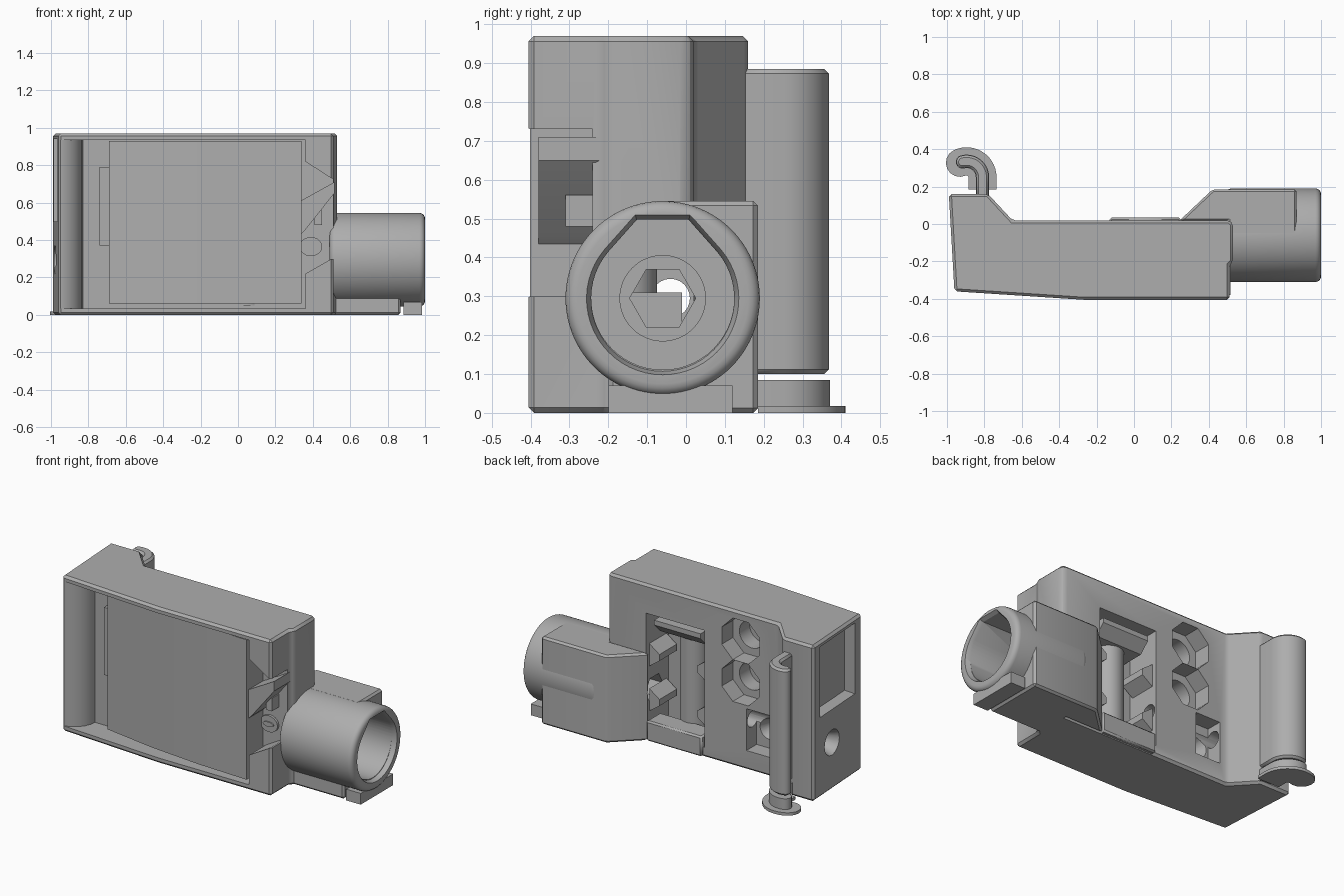
import bpy, bmesh
from math import sin, cos, pi, radians
from mathutils import Vector

if "Cube" in bpy.data.objects:
    bpy.data.objects.remove(bpy.data.objects["Cube"])

GREY = (0.42, 0.42, 0.42, 1)
grey = bpy.data.materials.new("plain grey")
grey.diffuse_color = GREY
grey.use_nodes = True
grey.node_tree.nodes["Principled BSDF"].inputs["Base Color"].default_value = GREY


def prism(name, pts, lo, hi, axis="z", bevel=0.0, taper=1.0):
    """Extrude a 2D outline along an axis from lo to hi."""
    place = {"x": lambda p, h: (h, p[0], p[1]),
             "y": lambda p, h: (p[0], h, p[1]),
             "z": lambda p, h: (p[0], p[1], h)}[axis]
    mid = sum((Vector(p) for p in pts), Vector((0, 0))) / len(pts)
    far = [mid + (Vector(p) - mid) * taper for p in pts]
    bm = bmesh.new()
    a = [bm.verts.new(place(p, lo)) for p in pts]
    b = [bm.verts.new(place(p, hi)) for p in far]
    bm.faces.new(a)
    bm.faces.new(b[::-1])
    for i in range(len(a)):
        j = (i + 1) % len(a)
        bm.faces.new((a[i], b[i], b[j], a[j]))
    bmesh.ops.recalc_face_normals(bm, faces=bm.faces)
    mesh = bpy.data.meshes.new(name)
    bm.to_mesh(mesh)
    bm.free()
    mesh.materials.append(grey)
    ob = bpy.data.objects.new(name, mesh)
    bpy.context.collection.objects.link(ob)
    if bevel:
        m = ob.modifiers.new("bevel", "BEVEL")
        m.width, m.segments = bevel, 1
        m.limit_method, m.angle_limit = "ANGLE", radians(30)
    return ob


def rect(u0, u1, v0, v1):
    return [(u0, v0), (u1, v0), (u1, v1), (u0, v1)]


def ring(u, v, r, n=48, turn=0.0, flat=1.0):
    return [(u + r * cos(turn + 2 * pi * i / n), v + r * flat * sin(turn + 2 * pi * i / n))
            for i in range(n)]


def carve(ob, cutters):
    """Subtract the cutters, then bake the result and drop them."""
    for c in cutters:
        m = ob.modifiers.new("cut", "BOOLEAN")
        m.operation, m.solver, m.object = "DIFFERENCE", "EXACT", c
    deps = bpy.context.evaluated_depsgraph_get()
    mesh = bpy.data.meshes.new_from_object(ob.evaluated_get(deps))
    ob.modifiers.clear()
    ob.data = mesh
    for c in cutters:
        bpy.data.objects.remove(c)


AY, AZ = -0.06, 0.295      # axis of the barrel


def shaft_cutters():
    return [prism("cut_shaft", ring(-0.04, AZ, 0.05, 24), -0.95, 0.3, "x"),
            prism("cut_hex", ring(AY, AZ, 0.085, 6), 0.2, 0.8, "x")]


# main shell
body = prism("body_shell", [(-0.99, 0.16), (-0.78, 0.16), (-0.65, 0.02), (0.51, 0.02),
                            (0.53, 0), (0.53, -0.2), (0.51, -0.22), (0.51, -0.405),
                            (-0.27, -0.405), (-0.96, -0.36)], 0, 0.97, "z", 0.014)
lip = [(-0.97 + 0.14 * sin(t * pi / 12), -0.22 - 0.14 * cos(t * pi / 12)) for t in range(7)]
cuts = [
    # front recess with a rounded lip on one side
    prism("cut_recess", [(-0.97, -0.5)] + lip + [(0.36, -0.24), (0.36, -0.5)], 0.035, 0.935),
    # open corner beside the front panel
    prism("cut_corner", [(0.34, 0.22), (0.36, 0.22), (0.5, 0.3), (0.6, 0.3), (0.6, 0.73),
                         (0.5, 0.73), (0.36, 0.82), (0.34, 0.82)], -0.5, -0.24, "y"),
    # rear slot
    prism("cut_slot", rect(-0.14, 0.26, 0.06, 0.79), -0.2, 0.1, "y"),
    # small rear window and the funnel behind it
    prism("cut_window", rect(-0.6, -0.43, 0.12, 0.38), -0.08, 0.1, "y"),
    prism("cut_funnel", ring(-0.52, 0.24, 0.07, 24), -0.07, -0.16, "y", taper=0.5),
    # slanted pocket in the side
    prism("cut_pocket", [(-1.1, 0.09), (-0.91, 0.09), (-0.89, -0.29), (-1.1, -0.27)], 0.5, 0.94),
    # flared side hole
    prism("cut_flare", ring(-0.04, AZ, 0.09, 32), -1.01, -0.9, "x", taper=0.55),
]
# pair of nut pockets with bores
for z in (0.53, 0.79):
    cuts.append(prism("cut_nut", ring(-0.39, z, 0.14, 8, pi / 8), -0.09, 0.1, "y"))
    cuts.append(prism("cut_bore", ring(-0.39, z, 0.085, 32), -0.19, 0.0, "y"))
carve(body, cuts + shaft_cutters())

# front panel, its catch and the button
prism("front_panel", [(-0.69, -0.2), (-0.69, -0.3), (-0.35, -0.355), (0, -0.388),
                      (0.34, -0.402), (0.34, -0.2)], 0.06, 0.93)
prism("panel_catch", rect(-0.74, -0.68, -0.26, -0.2), 0.37, 0.79)
prism("corner_wedge", [(0.335, 0.43), (0.36, 0.455), (0.515, 0.65), (0.515, 0.71),
                       (0.335, 0.61)], -0.38, -0.22, "y")
prism("wedge_stop", rect(0.41, 0.45, 0.48, 0.56), -0.31, -0.23, "y")
for name, r, depth in (("button", 0.06, -0.255), ("button_cap", 0.036, -0.263)):
    prism(name, ring(0.39, 0.365, r, 32, 0, 0.85 if r > 0.05 else 0.4), depth, -0.23, "y")

# mechanism inside the rear slot
prism("slot_post", ring(0.05, -0.16, 0.085, 32), 0.05, 0.66)
prism("slot_top_ramp", [(-0.2, 0.66), (-0.06, 0.66), (0.0, 0.72), (0.0, 0.75), (-0.2, 0.75)],
      -0.1, 0.22, "x")
prism("slot_sill", rect(-0.13, 0.25, -0.1, 0.035), 0.004, 0.13, bevel=0.01)
for side in (-1, 1):
    for z in (0.24, 0.52):
        x = 0.06 + side * 0.2
        prism("slot_rib", [(x, z - 0.07), (x - side * 0.07, z - 0.02),
                           (x - side * 0.07, z + 0.02), (x, z + 0.07)], -0.18, -0.01, "y")

# barrel with a teardrop mouth
barrel = prism("barrel", ring(AY, AZ, 0.25, 96), 0.49, 1.0, "x", 0.0)
rim = barrel.modifiers.new("rim", "BEVEL")
rim.width, rim.segments, rim.limit_method = 0.03, 4, "ANGLE"
rim.angle_limit = radians(40)


def teardrop(r):
    arc = [radians(140 + 260 * i / 40) for i in range(41)]
    return ([(AY + r * cos(t), AZ + r * sin(t)) for t in arc]
            + [(AY + r * 0.36, AZ + r * 1.1), (AY - r * 0.36, AZ + r * 1.1)])


def mouth_cutters():
    return [prism("cut_mouth", teardrop(0.2), 1.01, 0.97, "x", taper=0.92),
            prism("cut_throat", teardrop(0.184), 1.0, 0.62, "x"),
            prism("cut_seat", ring(AY, AZ, 0.11), 0.59, 0.8, "x")] + shaft_cutters()


carve(barrel, mouth_cutters())

# squared housing behind the barrel, and the base beneath it
housing = prism("barrel_housing", [(0.24, 0.015), (0.42, 0.185), (0.87, 0.185), (0.87, AY),
                                   (0.5, AY), (0.5, 0.015)], 0, 0.545, "z", 0.012)
base = prism("barrel_base", rect(0.5, 0.87, -0.2, 0.17), 0, 0.11, bevel=0.012)
for ob in (housing, base):
    carve(ob, mouth_cutters())
prism("base_foot", rect(0.885, 0.985, -0.2, 0.12), 0, 0.07)


# cable hook: a bent strip drawn around a short arc
def hook(half, start, sweep):
    cx, cy, r = -0.895, 0.25, 0.085
    turns = [radians(sweep * i / 14) for i in range(15)]
    outer = [(cx + (r + half) * cos(t), cy + (r + half) * sin(t)) for t in turns]
    inner = [(cx + (r - half) * cos(t), cy + (r - half) * sin(t)) for t in turns]
    tip = Vector((cx + r * cos(turns[-1]), cy + r * sin(turns[-1])))
    end = [tuple(tip + half * Vector((cos(turns[-1] + pi * k / 8), sin(turns[-1] + pi * k / 8))))
           for k in range(1, 8)]
    return [(cx + r + half, start)] + outer + end + inner[::-1] + [(cx + r - half, start)]


prism("hook_rod", hook(0.033, 0.14, 105), 0.1, 0.885, bevel=0.012)
prism("hook_collar", hook(0.036, 0.14, 105), 0.015, 0.085)
prism("hook_flange", hook(0.075, 0.185, 115), 0, 0.018)

# smooth the round walls, keep the edges crisp
for ob in bpy.context.view_layer.objects:
    if ob.type == "MESH" and grey.name in ob.data.materials:
        bpy.ops.object.select_all(action="DESELECT")
        ob.select_set(True)
        bpy.context.view_layer.objects.active = ob
        bpy.ops.object.shade_smooth_by_angle(angle=radians(28))
